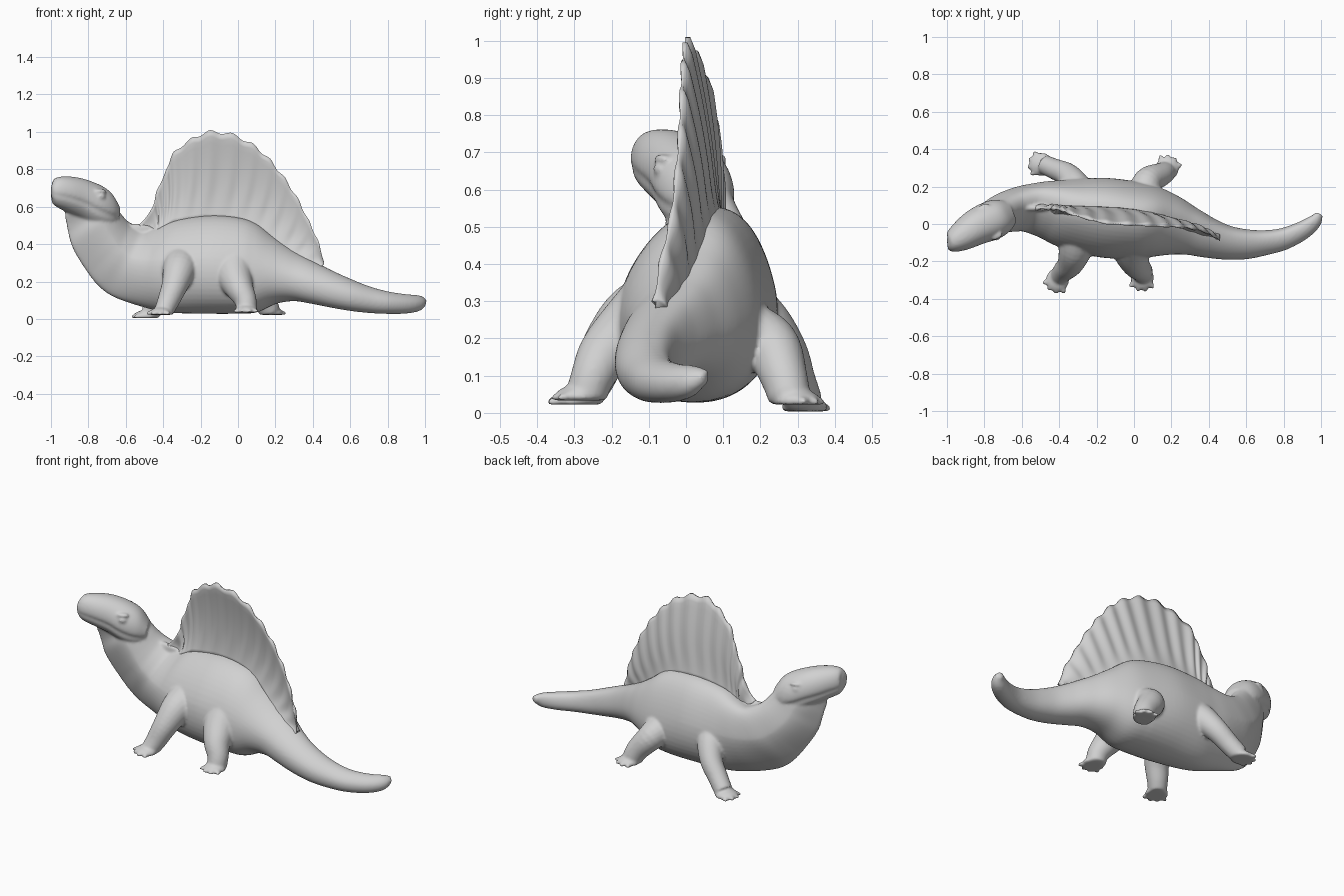
import bpy, bmesh, math
from mathutils import Vector, Matrix

if "Cube" in bpy.data.objects:
    bpy.data.objects.remove(bpy.data.objects["Cube"])

grey = bpy.data.materials.new("plain grey")
grey.diffuse_color = (0.64, 0.64, 0.64, 1)
grey.use_nodes = True
grey.node_tree.nodes["Principled BSDF"].inputs["Base Color"].default_value = grey.diffuse_color


def curve(rows, steps):
    """Smooth interpolation through rows of numbers."""
    out, n = [], len(rows)
    for i in range(n - 1):
        a, b, c, d = (rows[min(max(i + k, 0), n - 1)] for k in (-1, 0, 1, 2))
        for s in range(steps):
            t = s / steps
            out.append([q + 0.5 * t * (r - p + t * (2*p - 5*q + 4*r - w + t * (3*q - p - 3*r + w)))
                        for p, q, r, w in zip(a, b, c, d)])
    return out + [list(rows[-1])]


def skin(bm, rings):
    """Join a series of closed rings into a capped solid."""
    vs = [[bm.verts.new(p) for p in ring] for ring in rings]
    n = len(vs[0])
    for r0, r1 in zip(vs, vs[1:]):
        for j in range(n):
            bm.faces.new((r0[j], r0[(j + 1) % n], r1[(j + 1) % n], r1[j]))
    bm.faces.new(vs[0][::-1])
    bm.faces.new(vs[-1])


def finish(bm, name):
    bmesh.ops.recalc_face_normals(bm, faces=bm.faces)
    for f in bm.faces:
        f.smooth = True
    me = bpy.data.meshes.new(name)
    bm.to_mesh(me)
    bm.free()
    me.materials.append(grey)
    ob = bpy.data.objects.new(name, me)
    bpy.context.collection.objects.link(ob)
    return ob


def trunk(bm, rows, lean, shift, pear=0.0, pinch=0.0, mouth=0.0, seg=48):
    """Rows: top x, top z, bottom x, bottom z, centre y, half width."""
    rows = curve(rows, 6)
    mid = [Vector(((r[0] + r[2]) / 2, r[4])) for r in rows]
    rings = []
    for i, (tx, tz, bx, bz, y, w) in enumerate(rows):
        d = (mid[min(i + 1, len(mid) - 1)] - mid[max(i - 1, 0)]).normalized()
        throat = pinch * min(1, abs(tx - bx) / 0.2)
        ring = []
        for k in range(seg):
            a = math.tau * k / seg
            c, s = math.cos(a), math.sin(a)
            side = w * math.copysign(abs(c) ** 0.92, c)
            side *= 1 - pear * s * min(1, w / 0.2)
            side *= 1 - throat * max(0, 0.15 - s) ** 1.2
            side *= 1 - mouth * math.exp(-((s + 0.3) / 0.1) ** 2)
            dx = (tx - bx) / 2 * s
            off = shift * max(s, 0) ** 2 * min(1, w / 0.12)
            ring.append((mid[i].x + dx - d.y * side,
                         y + lean * dx + d.x * side + off,
                         (tz + bz) / 2 + (tz - bz) / 2 * s))
        rings.append(ring)
    skin(bm, rings)


def ball(bm, pos, size, turn=0.0):
    m = Matrix.Translation(pos) @ Matrix.Rotation(turn, 4, 'Z') @ Matrix.Diagonal((*size, 1))
    return bmesh.ops.create_uvsphere(bm, u_segments=20, v_segments=12, radius=1, matrix=m)["verts"]


def leg(bm, rows, toe, ground):
    """Tapered limb along x, y, z, radius rows, with a flat four-toed foot."""
    first = len(bm.verts)
    pts = curve(rows, 5)
    rings = []
    for i, p in enumerate(pts):
        d = Vector(pts[min(i + 1, len(pts) - 1)][:3]) - Vector(pts[max(i - 1, 0)][:3])
        q = d.to_track_quat('Z', 'Y')
        rings.append([Vector(p[:3]) + q @ Vector((p[3] * math.cos(math.tau * k / 20),
                      p[3] * math.sin(math.tau * k / 20), 0)) for k in range(20)])
    skin(bm, rings)
    x, y, z, r = rows[-1]
    ang = math.atan2(toe[1], toe[0])
    ball(bm, (x + 0.02 * math.cos(ang), y + 0.02 * math.sin(ang), ground + 0.01),
         (0.066, 0.063, 0.032), ang)
    for k in (-0.72, -0.24, 0.24, 0.72):
        b = ang + k
        ball(bm, (x + 0.062 * math.cos(b), y + 0.062 * math.sin(b), ground + 0.007),
             (0.036, 0.018, 0.017), b)
    bm.verts.ensure_lookup_table()
    for v in bm.verts[first:]:
        v.co.z = max(v.co.z, ground)


bm = bmesh.new()
# Neck, torso and tail
trunk(bm, [
    (-.76, .68, -.925, .56, -.02, .06), (-.69, .65, -.91, .47, .015, .08),
    (-.65, .59, -.885, .38, .03, .097), (-.61, .54, -.82, .27, .052, .11),
    (-.57, .51, -.75, .18, .068, .118), (-.50, .485, -.67, .12, .08, .13),
    (-.42, .50, -.53, .07, .075, .158), (-.32, .535, -.38, .035, .055, .19),
    (-.15, .554, -.18, .028, .035, .213), (0, .543, 0, .028, .02, .203),
    (.1, .51, .1, .035, .01, .188), (.2, .435, .2, .08, -.01, .16),
    (.3, .365, .3, .095, -.04, .128), (.4, .31, .4, .08, -.075, .107),
    (.5, .26, .5, .06, -.1, .091), (.6, .215, .6, .043, -.108, .08),
    (.7, .175, .7, .032, -.1, .067), (.8, .147, .8, .027, -.08, .059),
    (.9, .132, .9, .029, -.035, .05), (.96, .127, .97, .045, .013, .038),
    (.988, .115, .993, .082, .055, .02)], 0.35, 0.03, pear=0.2, pinch=0.6)
# Head with a mouth groove
trunk(bm, [
    (-.998, .715, -.998, .655, -.105, .025), (-.975, .752, -.98, .61, -.1, .055),
    (-.92, .762, -.92, .575, -.065, .08), (-.84, .752, -.84, .53, -.015, .098),
    (-.75, .72, -.77, .49, .02, .105), (-.69, .68, -.71, .48, .045, .092),
    (-.645, .61, -.66, .51, .065, .06)], 0.35, 0, mouth=0.1)
# Eyes and brows
for s in (-1, 1):
    for z, out, size in ((.655, .094, (.022, .014, .015)), (.683, .085, (.035, .018, .012))):
        ball(bm, (-.77 - .43 * out * s, .012 + .9 * out * s, z), size, 0.45)
# Ridge along the nape, leading into the sail
ball(bm, (-.55, .085, .48), (.1, .018, .03))
# Legs
leg(bm, [(-.30, -.05, .29, .11), (-.315, -.14, .255, .09), (-.34, -.212, .175, .07),
         (-.375, -.25, .09, .058), (-.40, -.28, .035, .05)], (-.4, -.85), .022)
leg(bm, [(-.30, .10, .29, .11), (-.31, .195, .245, .082), (-.355, .262, .165, .064),
         (-.42, .292, .09, .056), (-.475, .316, .03, .052)], (-1, .12), .004)
leg(bm, [(-.02, -.05, .28, .14), (-.015, -.145, .22, .1), (.01, -.215, .16, .075),
         (.04, -.25, .1, .06), (.045, -.268, .045, .055)], (-.05, -1), .033)
leg(bm, [(.05, .05, .28, .14), (.055, .15, .22, .095), (.075, .228, .18, .078),
         (.14, .262, .1, .064), (.17, .278, .04, .057)], (.4, 1), .022)
body = finish(bm, "body")
fuse = body.modifiers.new("fuse", 'REMESH')
fuse.mode = 'VOXEL'
fuse.voxel_size = 0.008
fuse.use_smooth_shade = True
soft = body.modifiers.new("soften", 'SMOOTH')
soft.factor = 0.5
soft.iterations = 6

# Sail: base x, base z, tip x, tip z, base y, tip y for each spine
spines = [
    (-.47, .45, -.53, .50, .08, .083), (-.44, .47, -.46, .59, .08, .083),
    (-.42, .48, -.435, .68, .078, .083), (-.39, .49, -.385, .79, .076, .073),
    (-.35, .51, -.345, .885, .074, .057), (-.28, .52, -.25, .96, .072, .028),
    (-.19, .53, -.15, 1.0, .07, .005), (-.09, .53, -.03, .985, .065, -.003),
    (0, .52, .08, .93, .055, -.008), (.08, .49, .17, .85, .042, -.012),
    (.15, .45, .25, .75, .025, -.016), (.22, .39, .32, .64, .005, -.025),
    (.28, .35, .38, .52, -.015, -.04), (.34, .31, .43, .41, -.04, -.065),
    (.42, .27, .46, .30, -.075, -.083)]
STEPS, ROWS = 10, 14
bm = bmesh.new()
rings = []
for i, (bx, bz, tx, tz, by, ty) in enumerate(curve(spines, STEPS)):
    wave = math.cos(math.tau * i / STEPS)
    grow = 1 + 0.02 * wave
    sides = ([], [])
    for j in range(ROWS + 1):
        v = j / ROWS
        bow = math.sin(math.pi * v)
        half = 0.013 - 0.004 * v + 0.014 * (1 - v) ** 6 + 0.004 * wave * min(1, 3 * v)
        if j == ROWS:
            half *= 0.5
        p = (bx + (tx - bx) * v * grow + 0.012 * bow, bz + (tz - bz) * v * grow)
        y = by + (ty - by) * v + 0.012 * bow
        sides[0].append((p[0], y - half, p[1]))
        sides[1].append((p[0], y + half, p[1]))
    rings.append(sides[0] + sides[1][::-1])
skin(bm, rings)
finish(bm, "back_sail")
